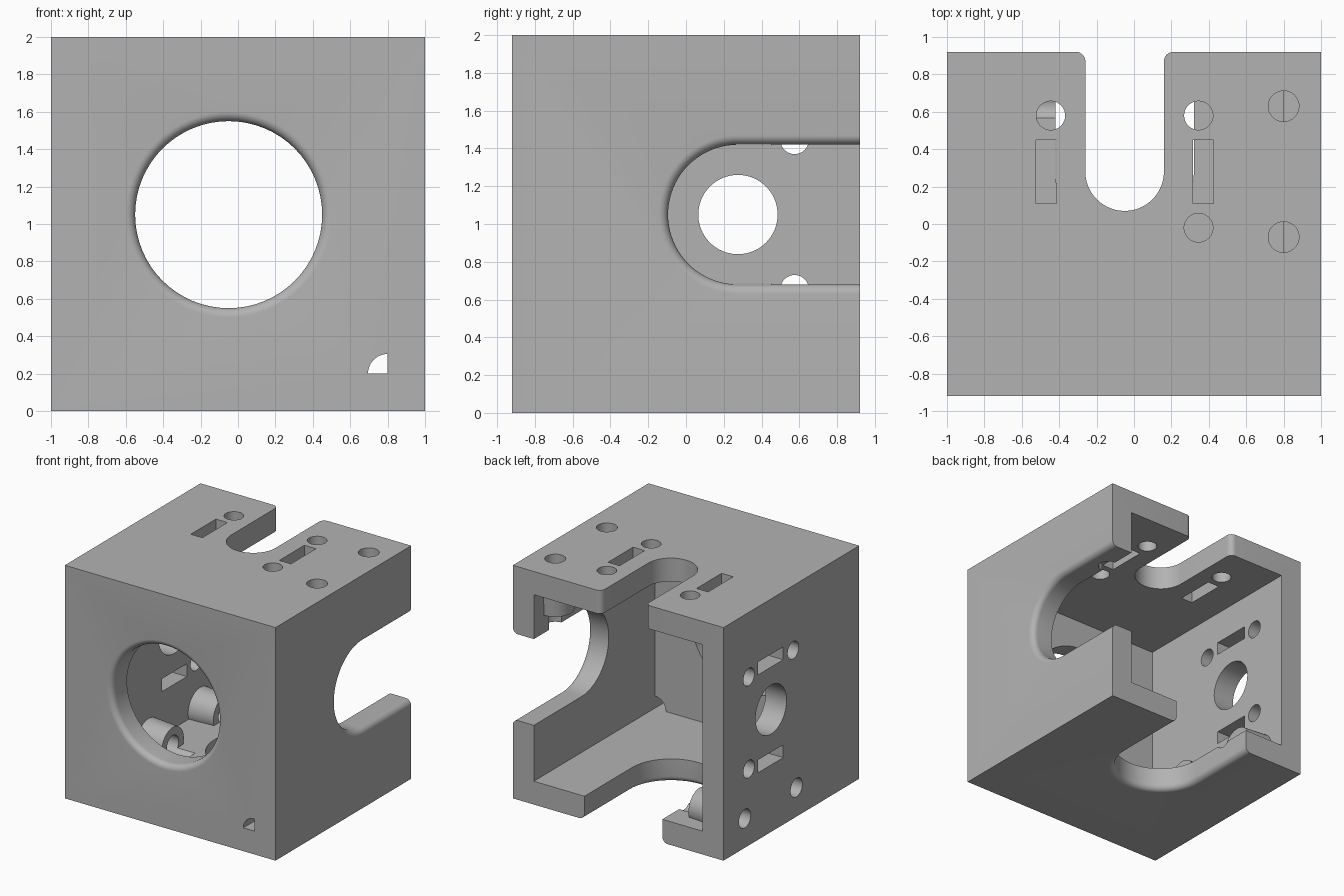
import bpy, bmesh
from math import sin, cos, pi

cube = bpy.data.objects.get("Cube")
if cube:
    bpy.data.objects.remove(cube, do_unlink=True)

grey = bpy.data.materials.new("plain grey")
grey.use_nodes = True
grey.diffuse_color = (0.45, 0.45, 0.45, 1)
grey.node_tree.nodes["Principled BSDF"].inputs["Base Color"].default_value = (0.45, 0.45, 0.45, 1)

WALL = 0.2          # wall thickness
MID_X, MID_Z = -0.05, 1.05   # axes of the openings
SLOT_Y = 0.275      # centre of the slot arcs
BACK = 0.92

# Placement of a flat outline (a, b) at depth d along one axis
ALONG = {
    "x": lambda a, b, d: (d, a, b),
    "y": lambda a, b, d: (a, d, b),
    "z": lambda a, b, d: (a, b, d),
}


def arc(ca, cb, r, start=0, end=2 * pi, n=64, closed=True):
    count = n if closed else n + 1
    return [(ca + r * cos(start + (end - start) * i / n),
             cb + r * sin(start + (end - start) * i / n)) for i in range(count)]


def rect(a0, a1, b0, b1):
    return [(a0, b0), (a1, b0), (a1, b1), (a0, b1)]


def loft(name, axis, sections):
    """Closed solid through a list of (outline, depth)."""
    bm = bmesh.new()
    rings = [[bm.verts.new(ALONG[axis](a, b, d)) for a, b in pts] for pts, d in sections]
    for low, high in zip(rings, rings[1:]):
        for i in range(len(low)):
            j = (i + 1) % len(low)
            bm.faces.new((low[i], low[j], high[j], high[i]))
    bm.faces.new(rings[0])
    bm.faces.new(rings[-1])
    bmesh.ops.recalc_face_normals(bm, faces=bm.faces)
    mesh = bpy.data.meshes.new(name)
    bm.to_mesh(mesh)
    bm.free()
    mesh.materials.append(grey)
    obj = bpy.data.objects.new(name, mesh)
    bpy.context.collection.objects.link(obj)
    return obj


def prism(name, axis, outline, d0, d1):
    return loft(name, axis, [(outline, d0), (outline, d1)])


def rounded_cutter(name, axis, outline, surface, inward, radius):
    """Cutter that flares to round over the outer edge of an opening."""
    sections = [(outline(radius), surface - inward * 0.1)]
    for i in range(9):
        t = i / 8 * pi / 2
        sections.append((outline(radius * (1 - sin(t))),
                         surface + inward * radius * (1 - cos(t))))
    sections.append((outline(0), surface + inward * 0.25))
    return loft(name, axis, sections)


def combine(target, tool, operation):
    mod = target.modifiers.new(tool.name, "BOOLEAN")
    mod.operation = operation
    mod.solver = "EXACT"
    mod.object = tool
    bpy.context.view_layer.objects.active = target
    bpy.ops.object.modifier_apply(modifier=mod.name)
    bpy.data.objects.remove(tool, do_unlink=True)


# Box shell, open at the back
housing = prism("housing", "z", rect(-1, 1, -BACK, BACK), 0, 2)
combine(housing, prism("cavity", "z", rect(WALL - 1, 1 - WALL, WALL - BACK, 1.2),
                       WALL, 2 - WALL), "DIFFERENCE")

# Tapered screw bosses under the lid and on the right wall
SCREW_Y = (0.63, -0.07)
for y in SCREW_Y:
    combine(housing, loft("lid_boss", "z", [(arc(0.8, y, 0.15), 1.57),
                                            (arc(0.8, y, 0.17), 1.9)]), "UNION")
    combine(housing, loft("wall_boss", "x", [(arc(y, 0.25, 0.17), -0.9),
                                             (arc(y, 0.25, 0.15), -0.57)]), "UNION")

cutters = []

# Large round front opening
cutters.append(rounded_cutter("front_opening", "y",
                              lambda o: arc(MID_X, MID_Z, 0.5 + o), -BACK, 1, 0.05))


# Wide U slots in the left wall and the floor
def side_slot(o):
    r = 0.37 + o
    return arc(SLOT_Y, MID_Z, r, pi / 2, 3 * pi / 2, 40, False) + [(1.2, MID_Z - r), (1.2, MID_Z + r)]


def floor_slot(o):
    r = 0.37 + o
    return arc(MID_X, SLOT_Y, r, pi, 2 * pi, 40, False) + [(MID_X + r, 1.2), (MID_X - r, 1.2)]


cutters.append(rounded_cutter("side_slot", "x", side_slot, 1, -1, 0.05))
cutters.append(rounded_cutter("floor_slot", "z", floor_slot, 0, 1, 0.05))

# Narrow lid slot with rounded mouth corners
R, C = 0.21, 0.05
mouth = arc(MID_X, SLOT_Y + 0.005, R, pi, 2 * pi, 40, False)
mouth += arc(MID_X + R + C, BACK - C, C, pi, pi / 2, 8, False)
mouth += [(MID_X + R + C, 1.2), (MID_X - R - C, 1.2)]
mouth += arc(MID_X - R - C, BACK - C, C, pi / 2, 0, 8, False)
cutters.append(prism("lid_slot", "z", mouth, 1.7, 2.1))

# Round shaft hole in the right wall
cutters.append(prism("shaft_hole", "x", arc(SLOT_Y, MID_Z, 0.21), -1.1, -0.7))

# Small round holes and rectangular windows, same layout on lid and right wall
for off, y in ((-0.395, 0.58), (0.395, 0.58), (0.395, -0.02)):
    cutters.append(prism("lid_hole", "z", arc(MID_X + off, y, 0.077, n=40), 1.7, 2.1))
for off, y in ((-0.395, 0.575), (0.395, 0.575), (0.395, -0.025)):
    cutters.append(prism("wall_hole", "x", arc(y, MID_Z + off, 0.075, n=40), -1.1, -0.7))
for side in (-1, 1):
    x, z = MID_X + side * 0.42, MID_Z + side * 0.42
    cutters.append(prism("lid_window", "z", rect(x - 0.055, x + 0.055, 0.11, 0.45), 1.7, 2.1))
    cutters.append(prism("wall_window", "x", rect(0.11, 0.45, z - 0.055, z + 0.055), -1.1, -0.7))

# Screw holes running through the bosses
for y in SCREW_Y:
    cutters.append(prism("lid_screw_hole", "z", arc(0.8, y, 0.082, n=40), 1.4, 2.1))
    cutters.append(prism("wall_screw_hole", "x", arc(y, 0.25, 0.08, n=40), -1.1, -0.4))

# Quarter-round cable hole in the lower front corner
cutters.append(prism("cable_hole", "y",
                     arc(0.8, 0.2, 0.105, pi / 2, pi, 12, False) + [(0.8, 0.2)], -1.1, -0.7))

for cutter in cutters:
    combine(housing, cutter, "DIFFERENCE")

# Smooth curves, crisp edges
bpy.ops.object.select_all(action="DESELECT")
housing.select_set(True)
bpy.context.view_layer.objects.active = housing
bpy.ops.object.shade_smooth_by_angle(angle=0.5)
